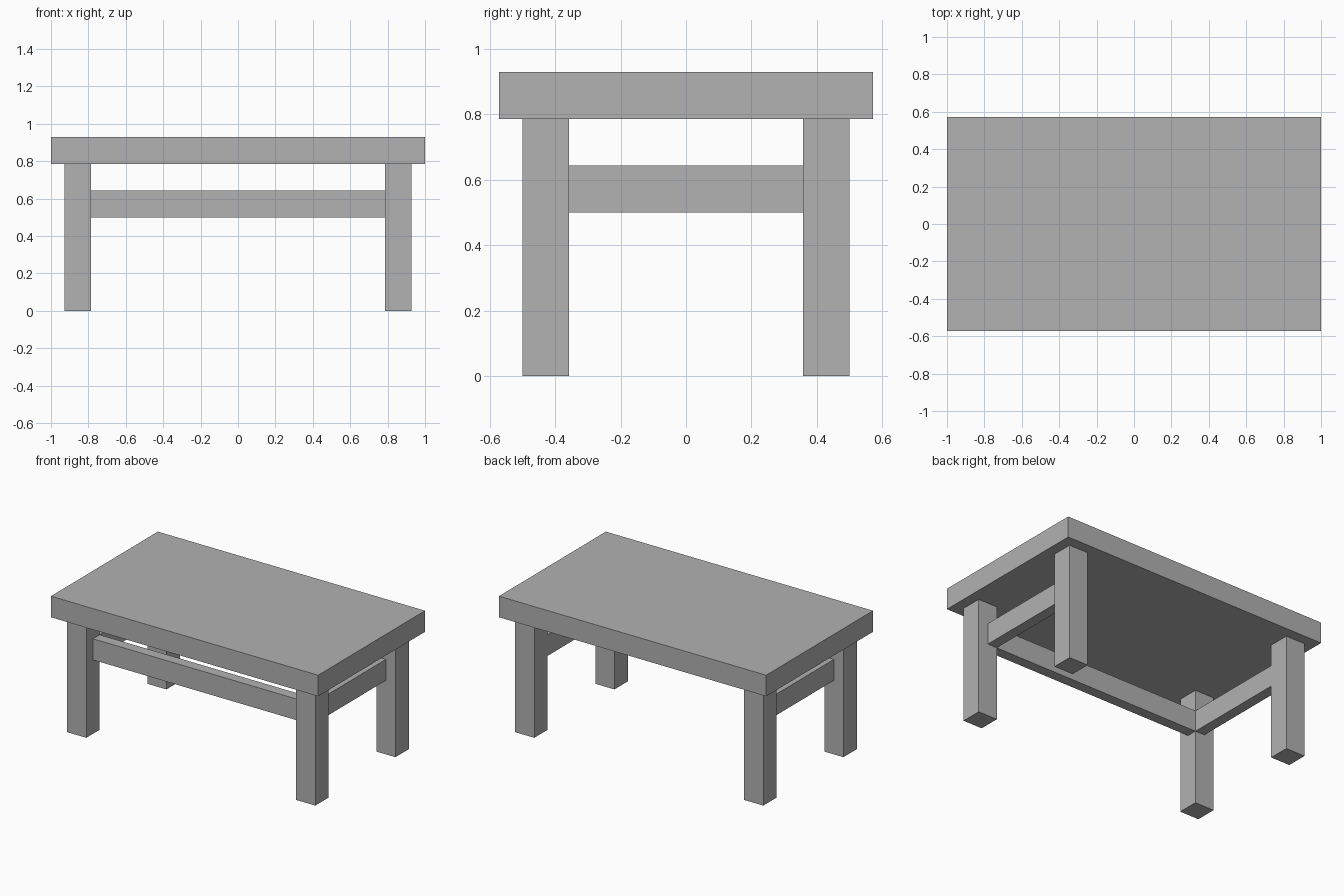
import bpy
import bmesh
from mathutils import Matrix, Vector

cube = bpy.data.objects.get("Cube")
if cube:
    bpy.data.objects.remove(cube, do_unlink=True)

# The whole table follows one plank module
U = 1 / 7

grey = bpy.data.materials.new("plain_grey")
grey.use_nodes = True
colour = (0.445, 0.445, 0.445, 1)
grey.diffuse_color = colour
grey.node_tree.nodes["Principled BSDF"].inputs["Base Color"].default_value = colour


def box(name, low, high):
    """Add a flat-faced box between two corners given in modules."""
    a, b = Vector(low) * U, Vector(high) * U
    bm = bmesh.new()
    bmesh.ops.create_cube(bm, size=1, matrix=Matrix.Diagonal((*(b - a), 1)))
    mesh = bpy.data.meshes.new(name)
    bm.to_mesh(mesh)
    bm.free()
    mesh.materials.append(grey)
    obj = bpy.data.objects.new(name, mesh)
    obj.location = (a + b) / 2
    bpy.context.collection.objects.link(obj)


# Table top
box("table_top", (-7, -4, 5.5), (7, 4, 6.5))

# Legs and side rails, left and right
for side, s in (("left", 1), ("right", -1)):
    x0, x1 = sorted((5.5 * s, 6.5 * s))
    box("front_leg_" + side, (x0, -3.5, 0), (x1, -2.5, 5.5))
    box("back_leg_" + side, (x0, 2.5, 0), (x1, 3.5, 5.5))
    r0, r1 = sorted((5.5 * s, 6 * s))
    box("side_rail_" + side, (r0, -2.5, 3.5), (r1, 2.5, 4.5))

# Front rail; the back stays open
box("front_rail", (-5.5, -3, 3.5), (5.5, -2.5, 4.5))
